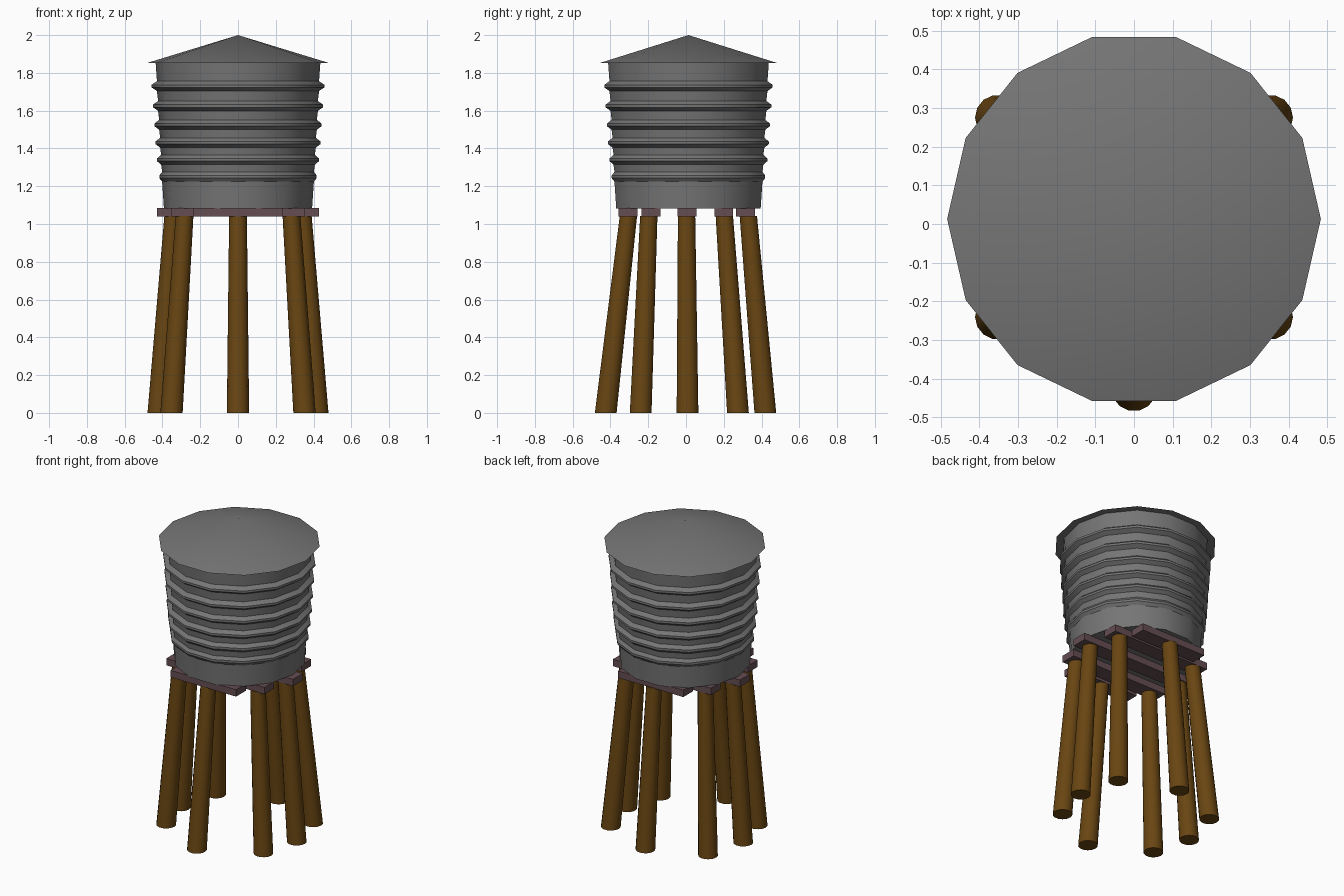
import bpy, bmesh, math

if "Cube" in bpy.data.objects:
    bpy.data.objects.remove(bpy.data.objects["Cube"])

SIDES = 14
CY = 0.013          # tank axis sits slightly behind the origin


def material(name, rgb):
    m = bpy.data.materials.new(name)
    m.diffuse_color = (*rgb, 1)
    m.use_nodes = True
    m.node_tree.nodes["Principled BSDF"].inputs["Base Color"].default_value = m.diffuse_color
    return m


STEEL = material("grey steel", (0.18, 0.18, 0.18))
WOOD = material("brown wood", (0.14, 0.06, 0.006))
PLANK = material("dull purple plank", (0.13, 0.075, 0.085))


def finish(bm, name, mat, angle=35):
    """Turn a bmesh into an object, smooth except across sharp edges."""
    bmesh.ops.recalc_face_normals(bm, faces=bm.faces)
    bm.normal_update()
    for f in bm.faces:
        f.smooth = True
    for e in bm.edges:
        e.smooth = e.is_manifold and e.calc_face_angle(0) < math.radians(angle)
    me = bpy.data.meshes.new(name)
    bm.to_mesh(me)
    bm.free()
    me.materials.append(mat)
    ob = bpy.data.objects.new(name, me)
    bpy.context.collection.objects.link(ob)
    return ob


def loft(name, rings, mat, sides, angle=35):
    """Capped loft through horizontal rings given as (x, y, z, radius)."""
    bm = bmesh.new()
    loops = []
    for x, y, z, r in rings:
        loops.append([bm.verts.new((x + r * math.cos(2 * math.pi * i / sides),
                                    y + r * math.sin(2 * math.pi * i / sides), z))
                      for i in range(sides)])
    for a, b in zip(loops, loops[1:]):
        for i in range(sides):
            j = (i + 1) % sides
            bm.faces.new((a[i], a[j], b[j], b[i]))
    bm.faces.new(loops[0][::-1])
    bm.faces.new(loops[-1])
    return finish(bm, name, mat, angle)


# Tank: tapered wall with six raised hoops
def wall(z):
    return 0.392 + 0.044 * (z - 1.08) / 0.77


profile = [(1.083, wall(1.083))]
for z, out in ((1.25, 0.015), (1.34, 0.022), (1.43, 0.025),
               (1.525, 0.025), (1.625, 0.027), (1.73, 0.028)):
    profile += [(z - 0.026, wall(z)), (z - 0.007, wall(z) + out),
                (z + 0.007, wall(z) + out), (z + 0.026, wall(z))]
profile.append((1.856, wall(1.856)))
loft("tank", [(0, CY, z, r) for z, r in profile], STEEL, SIDES, 28)

# Conical roof
bm = bmesh.new()
bmesh.ops.create_cone(bm, cap_ends=True, segments=SIDES, radius1=0.483, radius2=0, depth=0.148)
# put a corner on the x axis, as on the tank
corner = max(bm.verts, key=lambda v: (round(v.co.x, 4), v.co.y)).co
turn = math.atan2(corner.y, corner.x)
for v in bm.verts:
    x, y = v.co.x, v.co.y
    v.co.x = x * math.cos(turn) + y * math.sin(turn)
    v.co.y = y * math.cos(turn) - x * math.sin(turn) + CY
    v.co.z += 1.926
finish(bm, "roof", STEEL, 30)

# Platform planks
for n, (y, half) in enumerate(((-0.308, 0.237), (-0.185, 0.355), (0.005, 0.43),
                               (0.2, 0.355), (0.316, 0.237))):
    bm = bmesh.new()
    bmesh.ops.create_cube(bm, size=1)
    for v in bm.verts:
        v.co = (v.co.x * 2 * half, v.co.y * 0.1 + y, v.co.z * 0.045 + 1.0615)
    finish(bm, f"platform_plank_{n + 1}", PLANK)

# Splayed, tapering legs: bottom and top centres
legs = [((0, -0.425), (0, -0.305)), ((0, 0.42), (0, 0.33))]
for s in (-1, 1):
    legs += [((s * 0.42, 0.008), (s * 0.343, 0.003)),
             ((s * 0.352, -0.24), (s * 0.283, -0.197)),
             ((s * 0.352, 0.275), (s * 0.283, 0.203))]
for n, (b, t) in enumerate(legs):
    loft(f"leg_{n + 1}", [(*b, 0, 0.059), (*t, 1.042, 0.047)], WOOD, 14)
